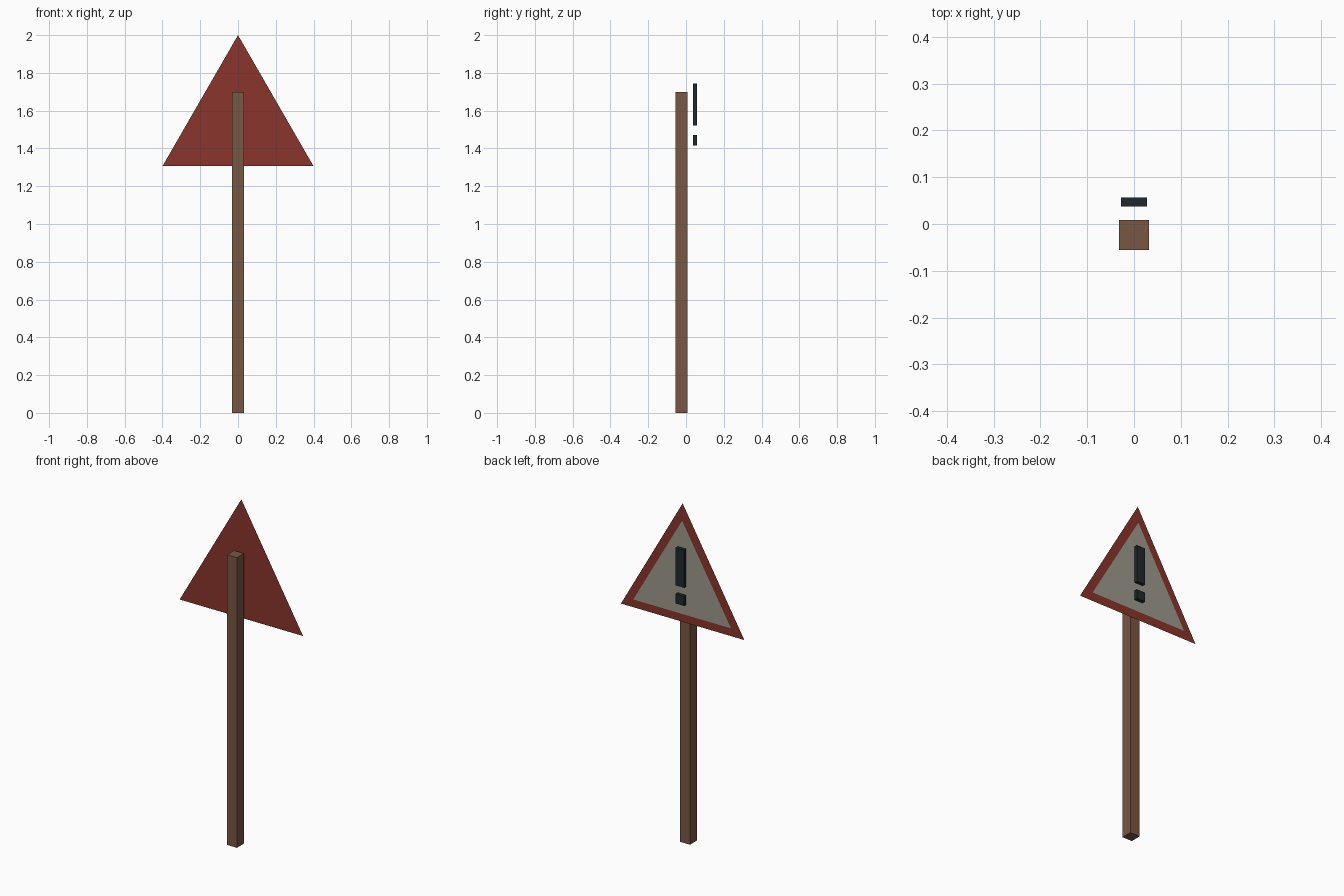
import bpy

if "Cube" in bpy.data.objects:
    bpy.data.objects.remove(bpy.data.objects["Cube"])

def material(name, rgb):
    m = bpy.data.materials.new(name)
    m.diffuse_color = (*rgb, 1)
    m.use_nodes = True
    m.node_tree.nodes["Principled BSDF"].inputs["Base Color"].default_value = m.diffuse_color
    return m

WOOD = material("wood", (0.19, 0.095, 0.055))
RED = material("red", (0.25, 0.035, 0.025))
PALE = material("pale", (0.34, 0.32, 0.26))
DARK = material("dark", (0.015, 0.022, 0.025))

def mesh_object(name, verts, faces, mat):
    me = bpy.data.meshes.new(name)
    me.from_pydata(verts, [], faces)
    me.materials.append(mat)
    ob = bpy.data.objects.new(name, me)
    bpy.context.collection.objects.link(ob)
    return ob

def box(name, half_x, y0, y1, z0, z1, mat):
    bpy.ops.mesh.primitive_cube_add(size=1, location=(0, (y0 + y1) / 2, (z0 + z1) / 2))
    ob = bpy.context.object
    ob.name = name
    ob.scale = (2 * half_x, y1 - y0, z1 - z0)
    ob.data.materials.append(mat)

def triangle(name, half_x, y, z0, z1, mat):
    # paper-thin panel facing +y
    mesh_object(name, [(half_x, y, z0), (-half_x, y, z0), (0, y, z1)], [(0, 1, 2)], mat)

# Wooden post
box("post", 0.032, -0.056, 0.009, 0, 1.7, WOOD)

# Sign panels
triangle("sign_board", 0.4, 0.031, 1.306, 2.0, RED)
triangle("sign_face", 0.317, 0.036, 1.354, 1.9, PALE)

# Warning mark: bar and dot
box("mark_bar", 0.0275, 0.037, 0.057, 1.522, 1.743, DARK)
box("mark_dot", 0.0275, 0.037, 0.057, 1.416, 1.472, DARK)
